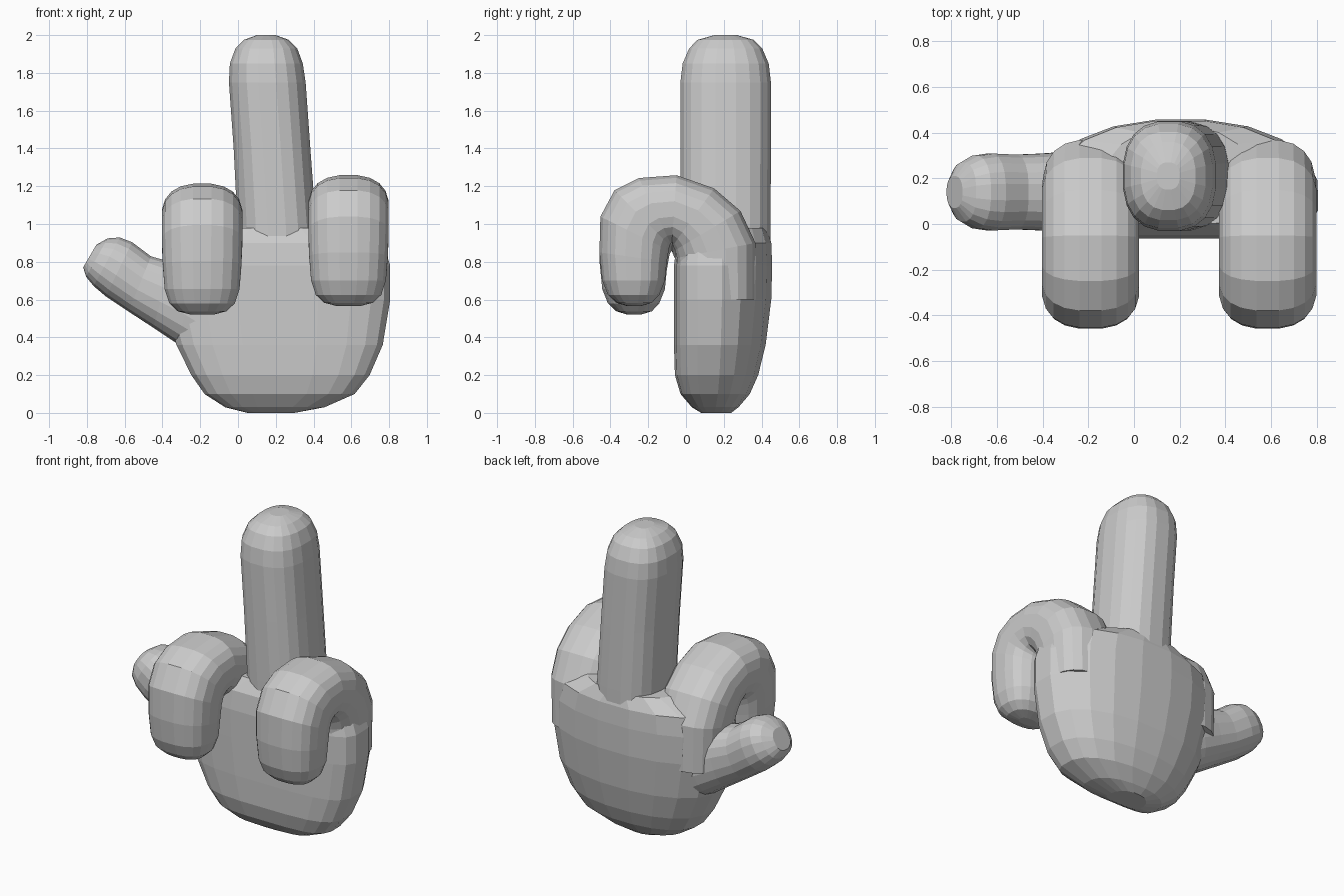
import bpy, bmesh, math
from mathutils import Vector

if "Cube" in bpy.data.objects:
    bpy.data.objects.remove(bpy.data.objects["Cube"])

SIDES = 20


def section(c, u, v, w=None, n=2.5, m=None):
    """Rounded cross-section: half axis u, half axis v one way and w the other."""
    c, u, v = Vector(c), Vector(u), Vector(v)
    w = Vector(w) if w is not None else v
    pts = []
    for i in range(SIDES):
        a = 2 * math.pi * (i + 0.5) / SIDES
        e = 2 / (n if math.sin(a) > 0 or m is None else m)
        cu = math.copysign(abs(math.cos(a)) ** e, math.cos(a))
        sv = abs(math.sin(a)) ** e
        pts.append(c + u * cu + (v * sv if math.sin(a) > 0 else -w * sv))
    return pts


def loft(name, rings):
    """Skin a list of sections into a closed solid."""
    bm = bmesh.new()
    vs = [[bm.verts.new(p) for p in r] for r in rings]
    for a, b in zip(vs, vs[1:]):
        for i in range(SIDES):
            j = (i + 1) % SIDES
            bm.faces.new((a[i], a[j], b[j], b[i]))
    bm.faces.new(vs[0][::-1])
    bm.faces.new(vs[-1])
    bmesh.ops.recalc_face_normals(bm, faces=bm.faces)
    me = bpy.data.meshes.new(name)
    bm.to_mesh(me)
    bm.free()
    ob = bpy.data.objects.new(name, me)
    bpy.context.collection.objects.link(ob)
    return ob


# Palm: flat at the front, arched at the back (z, left, right, front, back)
palm_rows = [(0.0, 0.05, 0.30, 0.08, 0.24), (0.03, -0.07, 0.46, 0.03, 0.28),
             (0.10, -0.18, 0.62, -0.03, 0.34), (0.20, -0.25, 0.70, -0.06, 0.385),
             (0.36, -0.33, 0.77, -0.065, 0.425), (0.60, -0.39, 0.81, -0.065, 0.455),
             (0.78, -0.40, 0.81, -0.065, 0.46), (0.90, -0.37, 0.77, -0.05, 0.455),
             (0.98, -0.15, 0.55, 0.0, 0.43)]
palm = loft("hand", [
    section(((l + r) / 2, 0.13, z), ((r - l) / 2, 0, 0),
            (0, b - 0.13, 0), (0, 0.13 - f, 0), 2.2, 3.6)
    for z, l, r, f, b in palm_rows])

# Straight finger (z, x, half width, half depth)
straight_rows = [(0.6, 0.22, 0.21, 0.235), (1.0, 0.205, 0.21, 0.24),
                 (1.4, 0.18, 0.205, 0.242), (1.75, 0.155, 0.205, 0.242),
                 (1.85, 0.15, 0.195, 0.23), (1.93, 0.15, 0.165, 0.195),
                 (1.975, 0.15, 0.12, 0.15), (2.0, 0.15, 0.05, 0.06)]
straight = loft("straight_finger", [
    section((x, 0.21, z), (w, 0, 0), (0, d, 0)) for z, x, w, d in straight_rows])

# Folded fingers: outer y, z / inner y, z / half width
fold_rows = [(0.37, 0.60, -0.03, 0.60, 0.20), (0.37, 0.90, -0.05, 0.82, 0.21),
             (0.29, 1.07, -0.06, 0.86, 0.215), (0.15, 1.19, -0.07, 0.885, 0.215),
             (-0.05, 1.26, -0.075, 0.90, 0.215), (-0.25, 1.245, -0.08, 0.895, 0.215),
             (-0.38, 1.18, -0.085, 0.885, 0.215), (-0.455, 1.04, -0.09, 0.86, 0.215),
             (-0.46, 0.85, -0.10, 0.80, 0.21), (-0.445, 0.70, -0.11, 0.70, 0.20),
             (-0.415, 0.625, -0.14, 0.625, 0.175), (-0.37, 0.583, -0.18, 0.583, 0.13),
             (-0.31, 0.565, -0.24, 0.565, 0.06)]


def folded(name, x, dz):
    return loft(name, [
        section((x, (a + c) / 2, (b + d) / 2 + dz), (w, 0, 0),
                (0, (a - c) / 2, (b - d) / 2)) for a, b, c, d, w in fold_rows])


inner = folded("inner_folded_finger", -0.19, -0.045)
outer = folded("outer_folded_finger", 0.585, 0)

# Thumb: lower x, z / upper x, z / half depth
thumb_rows = [(-0.12, 0.25, -0.02, 0.62, 0.18), (-0.33, 0.37, -0.20, 0.75, 0.18),
              (-0.45, 0.45, -0.35, 0.80, 0.17), (-0.58, 0.535, -0.46, 0.83, 0.165),
              (-0.70, 0.615, -0.56, 0.905, 0.17), (-0.765, 0.67, -0.625, 0.93, 0.16),
              (-0.805, 0.72, -0.69, 0.925, 0.13), (-0.82, 0.77, -0.75, 0.89, 0.07)]
thumb = loft("thumb", [
    section(((a + c) / 2, 0.14, (b + d) / 2), (0, h, 0),
            ((c - a) / 2, 0, (d - b) / 2), n=2.4) for a, b, c, d, h in thumb_rows])

# Fuse all parts into one skin
parts = [straight, inner, outer, thumb]
for p in parts:
    mod = palm.modifiers.new("join", 'BOOLEAN')
    mod.operation = 'UNION'
    mod.solver = 'EXACT'
    mod.object = p
bpy.context.view_layer.update()
fused = bpy.data.meshes.new_from_object(
    palm.evaluated_get(bpy.context.evaluated_depsgraph_get()))
palm.modifiers.clear()
palm.data = fused
for p in parts:
    bpy.data.objects.remove(p)
